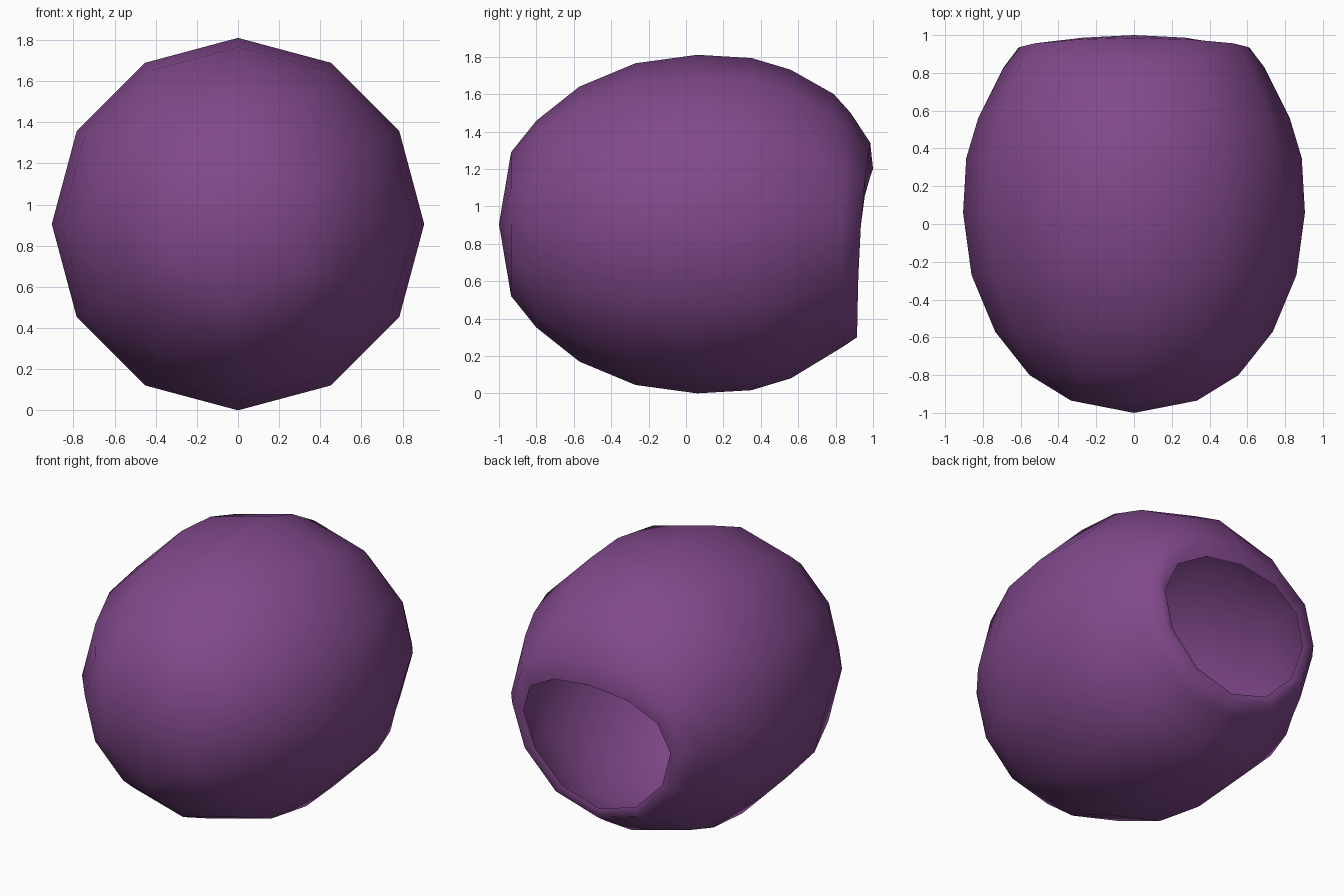
import bpy, bmesh, math

if "Cube" in bpy.data.objects:
    bpy.data.objects.remove(bpy.data.objects["Cube"])

SIDES = 12
MID = 0.905  # height of the shell axis


def blend(top, side, bottom, c):
    """Smooth value around a ring: c is 1 at the top, 0 at the sides, -1 at the bottom."""
    return side + (top - bottom) / 2 * c + ((top + bottom) / 2 - side) * c * c


def ring(bm, rx, ys, zs):
    """Twelve-sided ring given half width, and (top, side, bottom) depths and heights."""
    verts = []
    for i in range(SIDES):
        a = 2 * math.pi * i / SIDES
        c = math.cos(a)
        verts.append(bm.verts.new((rx * math.sin(a), blend(*ys, c), blend(*zs, c))))
    return verts


def round_ring(bm, y, r):
    return ring(bm, r, (y, y, y), (MID + r, MID, MID - r))


bm = bmesh.new()

# Closed front: pole and hexagonal cap
pole = bm.verts.new((0, -1, MID))
cap = round_ring(bm, -0.935, 0.385)
for i in range(1, SIDES, 2):
    cap[i].co = (cap[i - 1].co + cap[(i + 1) % SIDES].co) / 2

# Rounded body
rings = [cap]
for y, r in ((-0.8, 0.553), (-0.57, 0.735), (-0.27, 0.86),
             (0.06, 0.905), (0.35, 0.888), (0.56, 0.825)):
    rings.append(round_ring(bm, y, r))

# Shoulder, lip and slanted rear opening
rings.append(ring(bm, 0.755, (0.79, 0.70, 0.70), (1.60, 0.90, 0.165)))
rings.append(ring(bm, 0.69, (0.88, 0.83, 0.84), (1.50, 0.90, 0.25)))
rings.append(ring(bm, 0.61, (0.985, 0.935, 0.915), (1.34, 0.90, 0.30)))
rings.append(ring(bm, 0.534, (1.0, 0.925, 0.905), (1.20, 0.865, 0.355)))

for i in range(SIDES):
    j = (i + 1) % SIDES
    bm.faces.new((pole, cap[i], cap[j]))
    for a, b in zip(rings, rings[1:]):
        bm.faces.new((a[i], b[i], b[j], a[j]))
for f in bm.faces:
    f.smooth = True
bmesh.ops.recalc_face_normals(bm, faces=bm.faces)
# Keep the outside of the open shell facing outward
bm.faces.ensure_lookup_table()
if bm.faces[0].normal.y > 0:
    bmesh.ops.reverse_faces(bm, faces=bm.faces)

mesh = bpy.data.meshes.new("open_shell")
bm.to_mesh(mesh)
bm.free()
shell = bpy.data.objects.new("open_shell", mesh)
bpy.context.collection.objects.link(shell)

purple = bpy.data.materials.new("purple")
purple.diffuse_color = (0.22, 0.066, 0.26, 1)
purple.use_nodes = True
purple.node_tree.nodes["Principled BSDF"].inputs["Base Color"].default_value = purple.diffuse_color
mesh.materials.append(purple)
